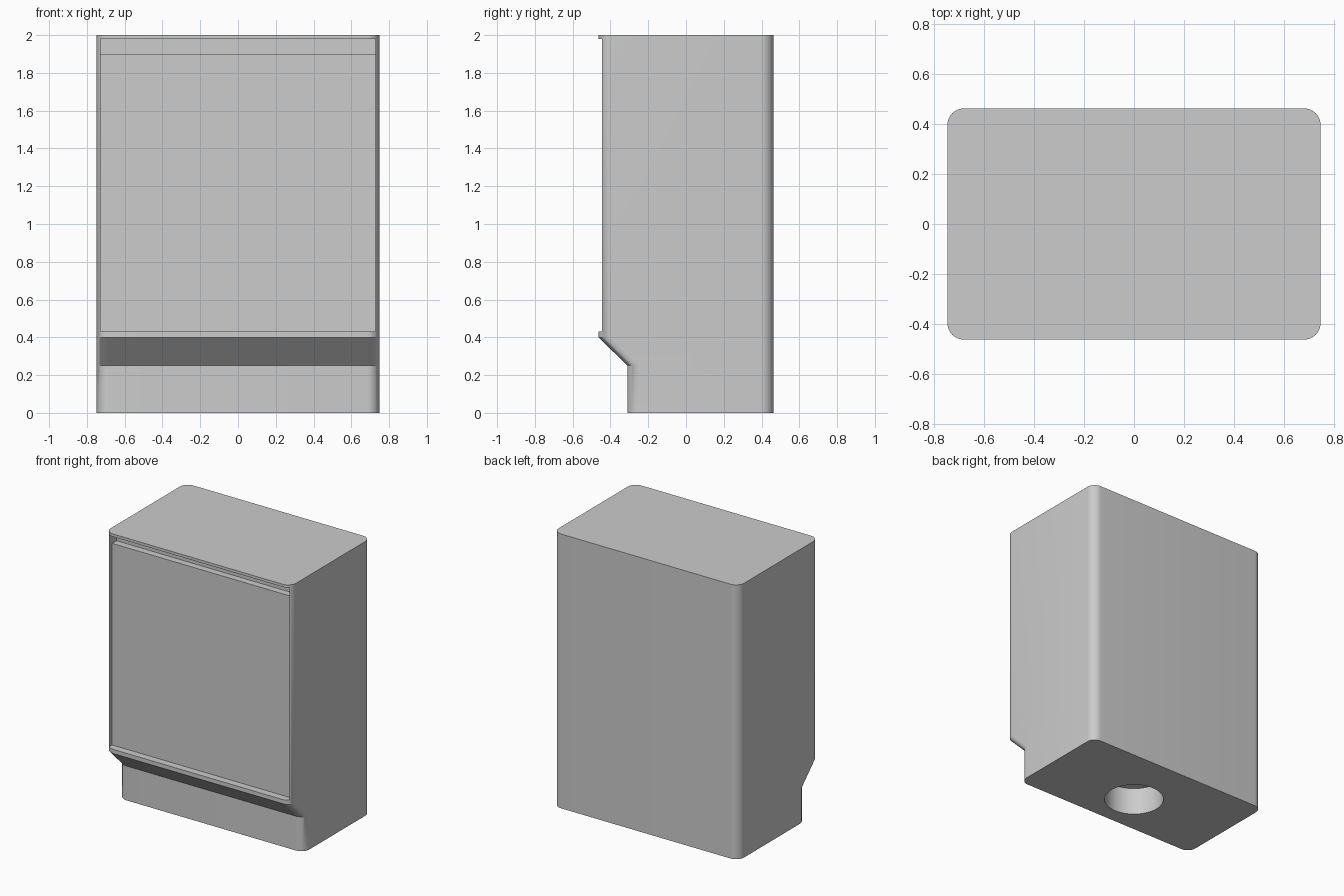
import bpy, bmesh, math

cube = bpy.data.objects.get("Cube")
if cube:
    bpy.data.objects.remove(cube, do_unlink=True)

HALF_X, BACK_Y, RADIUS = 0.748, 0.463, 0.065

grey = bpy.data.materials.new("plain grey")
grey.use_nodes = True
grey.diffuse_color = (0.604, 0.604, 0.604, 1)
grey.node_tree.nodes["Principled BSDF"].inputs["Base Color"].default_value = grey.diffuse_color


def rounded_outline(front_y, steps=10):
    """Points of a rounded rectangle, counterclockwise."""
    cx = HALF_X - RADIUS
    corners = [(cx, BACK_Y - RADIUS), (-cx, BACK_Y - RADIUS),
               (-cx, front_y + RADIUS), (cx, front_y + RADIUS)]
    points = []
    for quarter, (x, y) in enumerate(corners):
        for i in range(steps + 1):
            a = (quarter + i / steps) * math.pi / 2
            points.append((x + RADIUS * math.cos(a), y + RADIUS * math.sin(a)))
    return points


def cut(target, cutter):
    cutter.hide_render = True
    mod = target.modifiers.new(cutter.name, "BOOLEAN")
    mod.operation = "DIFFERENCE"
    mod.solver = "EXACT"
    mod.object = cutter
    bpy.context.view_layer.objects.active = target
    bpy.ops.object.modifier_apply(modifier=mod.name)
    bpy.data.objects.remove(cutter, do_unlink=True)


def box_cutter(name, half_x, y_back, z0, z1):
    """Box reaching from in front of the body back to y_back."""
    y_front = -0.6
    bpy.ops.mesh.primitive_cube_add(size=1, location=(0, (y_front + y_back) / 2, (z0 + z1) / 2))
    ob = bpy.context.object
    ob.name = name
    ob.scale = (2 * half_x, y_back - y_front, z1 - z0)
    bpy.context.view_layer.update()
    return ob


# Body: rounded outline lofted up, with the front stepping out over the base
bm = bmesh.new()
rings = []
for z, front_y in [(0, -0.31), (0.25, -0.31), (0.4, -BACK_Y), (2, -BACK_Y)]:
    rings.append([bm.verts.new((x, y, z)) for x, y in rounded_outline(front_y)])
for low, high in zip(rings, rings[1:]):
    for i in range(len(low)):
        j = (i + 1) % len(low)
        bm.faces.new((low[i], low[j], high[j], high[i]))
bm.faces.new(rings[0][::-1])
bm.faces.new(rings[-1])
mesh = bpy.data.meshes.new("housing")
bm.to_mesh(mesh)
bm.free()
mesh.materials.append(grey)
housing = bpy.data.objects.new("housing", mesh)
bpy.context.collection.objects.link(housing)

# Front recess, and the deeper slot along its top
cut(housing, box_cutter("front_recess", 0.728, -0.41, 0.43, 1.98))
cut(housing, box_cutter("top_slot", 0.728, -0.36, 1.9, 1.98))

# Blind round socket in the underside
bpy.ops.mesh.primitive_cylinder_add(vertices=64, radius=0.2, depth=0.4, location=(0, 0, 0))
socket = bpy.context.object
socket.name = "bottom_socket"
cut(housing, socket)

# Smooth corners, sharp edges
bpy.ops.object.select_all(action="DESELECT")
housing.select_set(True)
bpy.context.view_layer.objects.active = housing
bpy.ops.object.shade_smooth_by_angle(angle=math.radians(30))
